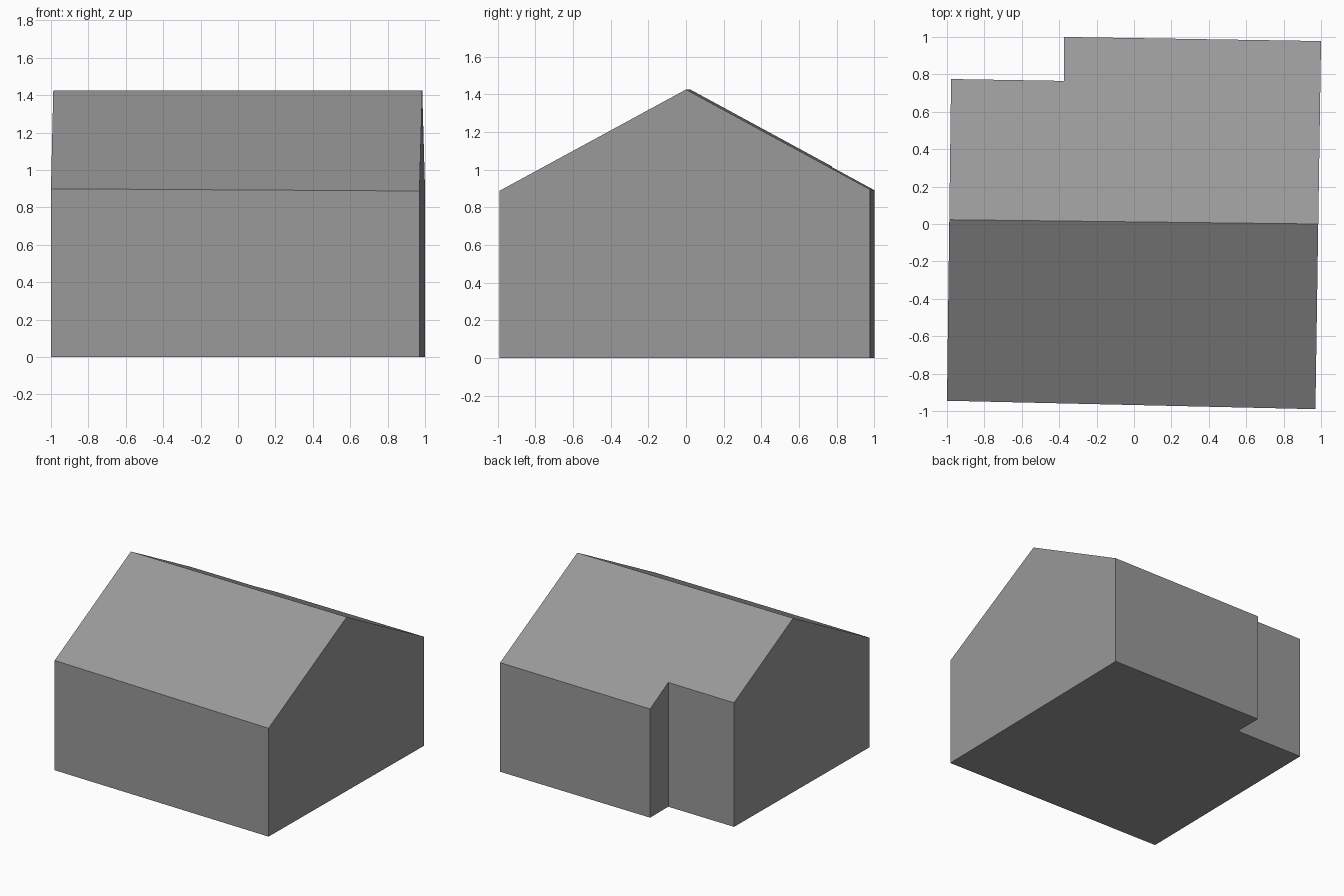
import bpy
import bmesh
from mathutils import Vector

cube = bpy.data.objects.get("Cube")
if cube:
    bpy.data.objects.remove(cube, do_unlink=True)

# Single plain grey
GREY = (0.318, 0.318, 0.318, 1.0)
mat = bpy.data.materials.new("plain grey")
mat.use_nodes = True
mat.diffuse_color = GREY
mat.node_tree.nodes["Principled BSDF"].inputs["Base Color"].default_value = GREY

# Footprint with a notch in the back right corner
footprint = [(-1, -0.945), (0.97, -0.99), (1, 0.978),
             (-0.375, 1), (-0.375, 0.765), (-0.978, 0.775)]
RIDGE_HEIGHT = 1.425
ridge_start = Vector((-0.988, 0.023, RIDGE_HEIGHT))
ridge_end = Vector((0.985, 0, RIDGE_HEIGHT))
PITCH = 0.543

# Walls: extrude the footprint taller than the ridge
bm = bmesh.new()
base = bm.faces.new([bm.verts.new((x, y, 0)) for x, y in footprint])
top = bmesh.ops.extrude_face_region(bm, geom=[base], use_keep_orig=True)
bmesh.ops.translate(bm, vec=(0, 0, 2),
                    verts=[v for v in top["geom"] if isinstance(v, bmesh.types.BMVert)])
bmesh.ops.recalc_face_normals(bm, faces=bm.faces[:])

# Roof: slice along each slope through the ridge and cap the cut
along = (ridge_end - ridge_start).normalized()
across = Vector((-along.y, along.x, 0))
for side in (-1, 1):
    normal = across * side * PITCH + Vector((0, 0, 1))
    cut = bmesh.ops.bisect_plane(bm, geom=bm.verts[:] + bm.edges[:] + bm.faces[:],
                                 dist=1e-5, plane_co=ridge_start, plane_no=normal,
                                 clear_outer=True)
    rim = [e for e in cut["geom_cut"] if isinstance(e, bmesh.types.BMEdge)]
    bmesh.ops.edgeloop_fill(bm, edges=rim)
bmesh.ops.recalc_face_normals(bm, faces=bm.faces[:])

mesh = bpy.data.meshes.new("house")
bm.to_mesh(mesh)
bm.free()
mesh.materials.append(mat)
house = bpy.data.objects.new("house", mesh)
bpy.context.collection.objects.link(house)
